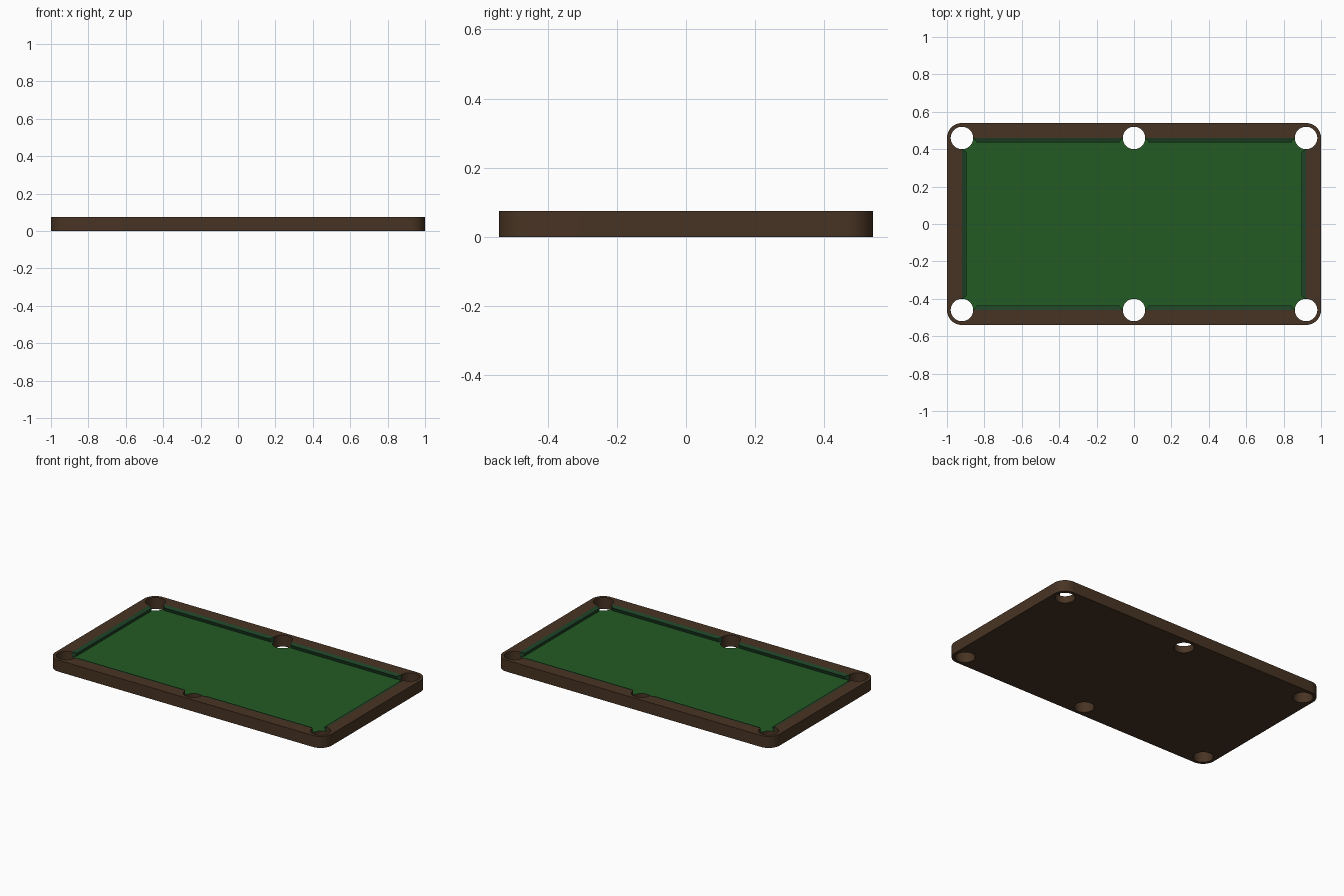
import bpy, bmesh, math
from mathutils import Vector

old = bpy.data.objects.get("Cube")
if old:
    bpy.data.objects.remove(old, do_unlink=True)

HEIGHT, BED = 0.075, 0.045        # rail top and cloth level
IN_X, IN_Y = 0.92, 0.46           # inner edge of the wooden rails
CORNER, POCKET = 0.08, 0.06       # outer corner and pocket radii


def material(name, colour):
    m = bpy.data.materials.new(name)
    m.use_nodes = True
    rgba = (*colour, 1)
    m.diffuse_color = rgba
    bsdf = m.node_tree.nodes["Principled BSDF"]
    bsdf.inputs["Base Color"].default_value = rgba
    bsdf.inputs["Roughness"].default_value = 0.8
    return m


wood = material("dark wood", (0.064, 0.034, 0.017))
cloth = material("green cloth", (0.017, 0.105, 0.017))
cushion_green = material("dark green cushion", (0.013, 0.055, 0.020))


def make_object(name, bm, mats=()):
    bmesh.ops.recalc_face_normals(bm, faces=bm.faces)
    mesh = bpy.data.meshes.new(name)
    bm.to_mesh(mesh)
    bm.free()
    for m in mats:
        mesh.materials.append(m)
    ob = bpy.data.objects.new(name, mesh)
    bpy.context.collection.objects.link(ob)
    return ob


def prism(name, outline, z0, z1, mats=()):
    """Extrude a flat outline from z0 up to z1."""
    bm = bmesh.new()
    face = bm.faces.new([bm.verts.new((x, y, z0)) for x, y in outline])
    top = bmesh.ops.extrude_face_region(bm, geom=[face])["geom"]
    verts = [v for v in top if isinstance(v, bmesh.types.BMVert)]
    bmesh.ops.translate(bm, verts=verts, vec=(0, 0, z1 - z0))
    return make_object(name, bm, mats)


def arc(cx, cy, r, start, sweep, steps, ends=1):
    return [(cx + r * math.cos(start + sweep * i / steps),
             cy + r * math.sin(start + sweep * i / steps))
            for i in range(steps + ends)]


# Wooden body with rounded corners
quarter = math.pi / 2
outline = []
for k, (sx, sy) in enumerate([(1, 1), (-1, 1), (-1, -1), (1, -1)]):
    outline += arc(sx * IN_X, sy * IN_Y, CORNER, k * quarter, quarter, 12)
body = prism("table_body", outline, 0, HEIGHT, [wood, cloth])

# Recess for the bed and six through pockets
cutters = [prism("bed_cutter", [(-IN_X, -IN_Y), (IN_X, -IN_Y),
                                (IN_X, IN_Y), (-IN_X, IN_Y)], BED, 0.2, [wood])]
for x in (-IN_X, 0, IN_X):
    for y in (-IN_Y, IN_Y):
        circle = arc(x, y, POCKET, math.pi / 48, 2 * math.pi, 48, 0)
        cutters.append(prism("pocket_cutter", circle, -0.1, 0.3, [wood]))
for c in cutters:
    c.hide_render = True
    mod = body.modifiers.new("cut", "BOOLEAN")
    mod.operation = "DIFFERENCE"
    mod.solver = "EXACT"
    mod.object = c

# Bake the cuts, then remove the cutters
graph = bpy.context.evaluated_depsgraph_get()
baked = bpy.data.meshes.new_from_object(body.evaluated_get(graph))
body.modifiers.clear()
body.data = baked
for c in cutters:
    bpy.data.objects.remove(c, do_unlink=True)

# The bed is cloth: upward faces at bed level
baked.materials.clear()
baked.materials.append(wood)
baked.materials.append(cloth)
for p in baked.polygons:
    on_bed = p.normal.z > 0.9 and abs(p.center.z - BED) < 0.001
    p.material_index = 1 if on_bed else 0

# Cushion section: distance from the rail, height
SECTION = [(0, HEIGHT), (0.025, 0.067), (0.018, BED - 0.001), (0, BED - 0.001)]


def cushion(name, centre, inward, half, bevel_a, bevel_b):
    """Bar along a rail whose ends slant away from the pockets."""
    inward = Vector(inward)
    along = Vector((-inward.y, inward.x, 0))
    bm = bmesh.new()
    ends = []
    for side, bevel in ((-1, bevel_a), (1, bevel_b)):
        ends.append([bm.verts.new(Vector(centre) + inward * d
                                  + along * side * (half - bevel * d)
                                  + Vector((0, 0, z))) for d, z in SECTION])
    a, b = ends
    bm.faces.new(a)
    bm.faces.new(b)
    n = len(SECTION)
    for i in range(n):
        j = (i + 1) % n
        bm.faces.new((a[i], a[j], b[j], b[i]))
    return make_object(name, bm, [cushion_green])


# Four long cushions and two end cushions
long_half = (IN_X - 2 * POCKET) / 2
for sx, x_name in ((-1, "right"), (1, "left")):
    for sy, y_name in ((-1, "front"), (1, "back")):
        slants = (0.8, 0.8)
        cushion(f"{y_name}_{x_name}_cushion", (sx * IN_X / 2, sy * IN_Y, 0),
                (0, -sy, 0), long_half, *slants)
    cushion(f"{x_name}_end_cushion", (sx * IN_X, 0, 0), (-sx, 0, 0),
            IN_Y - POCKET, 0.6, 0.6)

# Smooth the rounded walls, keep the edges crisp
bpy.ops.object.select_all(action="DESELECT")
body.select_set(True)
bpy.context.view_layer.objects.active = body
bpy.ops.object.shade_smooth_by_angle(angle=math.radians(30))
